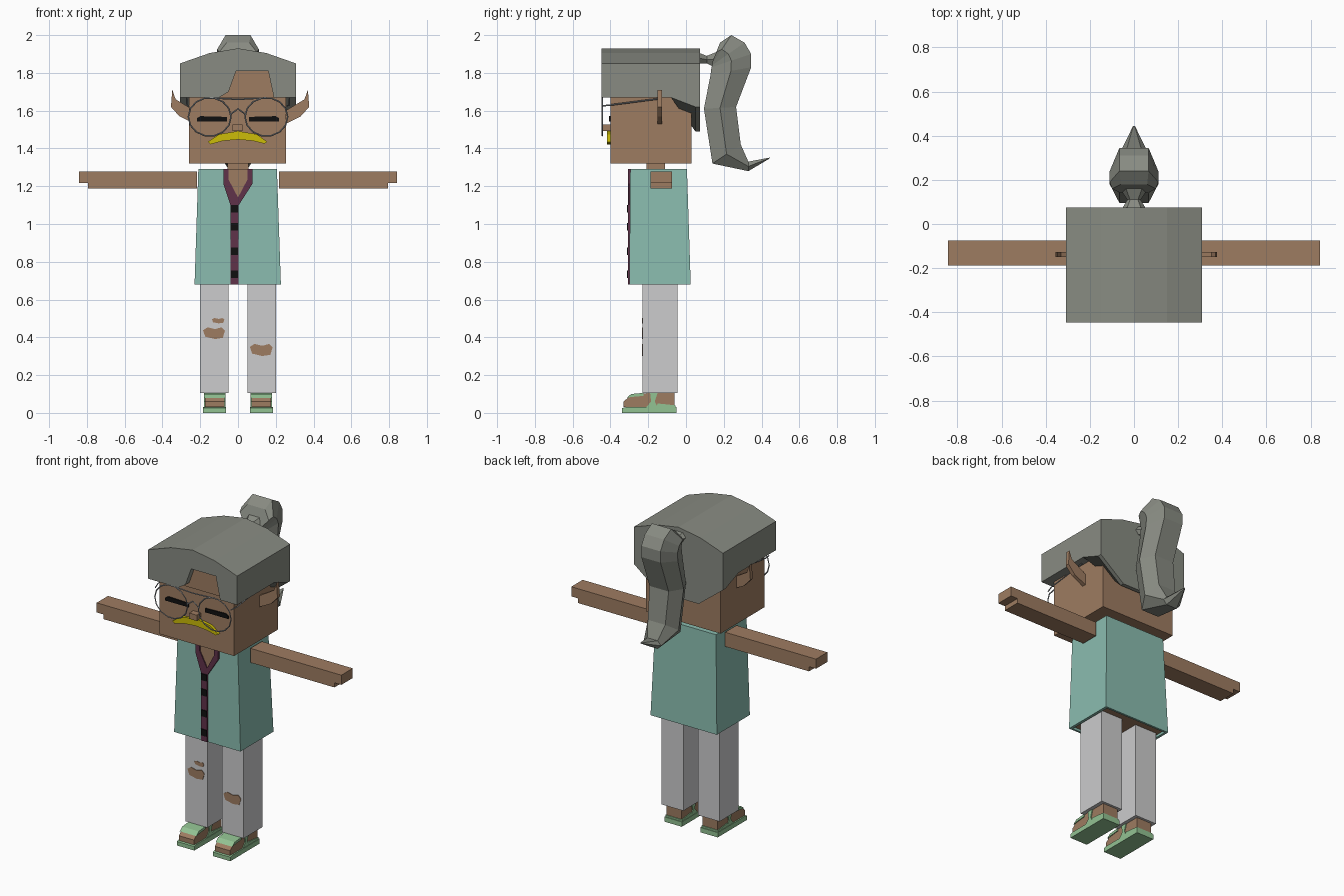
import bpy, bmesh, math

cube = bpy.data.objects.get("Cube")
if cube:
    bpy.data.objects.remove(cube, do_unlink=True)


def material(name, r, g, b):
    lin = [(c / 255 / 12.92) if c < 11 else ((c / 255 + 0.055) / 1.055) ** 2.4 for c in (r, g, b)] + [1]
    m = bpy.data.materials.new(name)
    m.use_nodes = True
    m.diffuse_color = lin
    m.node_tree.nodes["Principled BSDF"].inputs["Base Color"].default_value = lin
    return m


HAIR = material("hair grey", 136, 139, 130)
SKIN = material("skin brown", 158, 124, 97)
ROBE = material("robe teal", 138, 188, 175)
TRIM = material("trim plum", 96, 50, 74)
BLACK = material("black", 16, 16, 16)
PANTS = material("trouser grey", 204, 204, 205)
GREEN = material("sandal green", 146, 194, 146)
YELLOW = material("moustache yellow", 204, 188, 8)
WIRE = material("wire grey", 150, 155, 160)


def loft(name, rings, *mats):
    """Skin a row of equal-sized rings and cap both ends."""
    bm = bmesh.new()
    rows = [[bm.verts.new(p) for p in ring] for ring in rings]
    n = len(rows[0])
    for a, b in zip(rows, rows[1:]):
        for i in range(n):
            j = (i + 1) % n
            bm.faces.new((a[i], a[j], b[j], b[i]))
    first = bm.faces.new(rows[0])
    bm.faces.new(rows[-1])
    if len(mats) > 1:
        first.material_index = 1
    bmesh.ops.recalc_face_normals(bm, faces=bm.faces)
    mesh = bpy.data.meshes.new(name)
    bm.to_mesh(mesh)
    bm.free()
    for m in mats:
        mesh.materials.append(m)
    obj = bpy.data.objects.new(name, mesh)
    bpy.context.collection.objects.link(obj)
    return obj


def slab(name, pts, y0, y1, mat):
    """Outline in x, z pushed along y."""
    return loft(name, [[(x, y, z) for x, z in pts] for y in (y0, y1)], mat)


def side_slab(name, pts, x0, x1, mat):
    """Outline in y, z pushed along x."""
    return loft(name, [[(x, y, z) for y, z in pts] for x in (x0, x1)], mat)


def rect(x0, x1, y0, y1, z):
    return [(x0, y0, z), (x1, y0, z), (x1, y1, z), (x0, y1, z)]


def box(name, x0, x1, y0, y1, z0, z1, mat):
    return loft(name, [rect(x0, x1, y0, y1, z) for z in (z0, z1)], mat)


def wire(name, pts, closed=False):
    cu = bpy.data.curves.new(name, "CURVE")
    cu.dimensions = "3D"
    cu.bevel_depth = 0.004
    cu.bevel_resolution = 0
    sp = cu.splines.new("POLY")
    sp.points.add(len(pts) - 1)
    for p, co in zip(sp.points, pts):
        p.co = (*co, 1)
    sp.use_cyclic_u = closed
    cu.materials.append(WIRE)
    obj = bpy.data.objects.new(name, cu)
    bpy.context.collection.objects.link(obj)


# Head and neck
box("head", -0.26, 0.253, -0.4, 0.03, 1.32, 1.82, SKIN)
box("neck", -0.055, 0.055, -0.21, -0.11, 1.27, 1.33, SKIN)
box("nose", -0.028, 0.024, -0.44, -0.39, 1.492, 1.528, SKIN)

# Hair cap: arched top, notched fringe, dropped nape
arch = [(-0.307, 1.85), (-0.15, 1.905), (0, 1.93), (0.15, 1.905), (0.307, 1.85)]


def cap_ring(y, edge, middle):
    hem = [(0.307, 1.67 - edge), (0.14, 1.67 - middle), (-0.14, 1.67 - middle), (-0.307, 1.67 - edge)]
    return [(x, y, z) for x, z in arch + hem]


loft("hair_cap", [cap_ring(-0.4, 0, 0), cap_ring(-0.08, 0, 0), cap_ring(0.05, 0.05, 0.18),
                  cap_ring(0.075, 0.05, 0.18)], HAIR)
notch = [(0.307, 1.67), (0.19, 1.67), (0.16, 1.81), (-0.01, 1.81), (-0.05, 1.7), (-0.1, 1.67), (-0.307, 1.67)]
slab("hair_fringe", arch + notch, -0.447, -0.4, HAIR)
# Brow showing through the notch
slab("forehead", notch[1:-1], -0.408, -0.39, SKIN)


# Ponytail: six-sided rings between an inner and an outer point
def tail_ring(yo, zo, yi, zi, w):
    ym, zm = (yo + yi) / 2, (zo + zi) / 2
    n = w * 0.6
    return [(n, yo, zo), (w, ym, zm), (n, yi, zi), (-n, yi, zi), (-w, ym, zm), (-n, yo, zo)]


loft("hair_tie", [tail_ring(0.06, 1.91, 0.06, 1.85, 0.06), tail_ring(0.11, 1.89, 0.11, 1.85, 0.03),
                  tail_ring(0.16, 1.91, 0.15, 1.83, 0.06)], HAIR)
loft("ponytail", [tail_ring(0.18, 1.96, 0.14, 1.86, 0.1),
                  tail_ring(0.24, 2.0, 0.14, 1.85, 0.11),
                  tail_ring(0.31, 1.96, 0.138, 1.84, 0.11),
                  tail_ring(0.345, 1.9, 0.135, 1.83, 0.11),
                  tail_ring(0.345, 1.83, 0.13, 1.79, 0.11),
                  tail_ring(0.265, 1.62, 0.095, 1.61, 0.11),
                  tail_ring(0.29, 1.42, 0.14, 1.32, 0.1),
                  tail_ring(0.33, 1.33, 0.33, 1.28, 0.06),
                  tail_ring(0.445, 1.352, 0.44, 1.345, 0.005)], HAIR)

# Moustache
slab("moustache", [(-0.16, 1.435), (-0.1, 1.475), (0, 1.492), (0.1, 1.475), (0.155, 1.435),
                   (0.14, 1.425), (0.08, 1.44), (0, 1.447), (-0.08, 1.44), (-0.145, 1.422)],
     -0.418, -0.39, YELLOW)

# Paired face parts, arms, legs and feet
ear = [(0, 1.6), (0.05, 1.63), (0.1, 1.66), (0.118, 1.71), (0.125, 1.62), (0.08, 1.57), (0, 1.53)]
toe = [(-0.33, 0.03), (-0.33, 0.06), (-0.29, 0.095), (-0.2, 0.105), (-0.06, 0.105), (-0.06, 0.03)]
straps = {
    "arch_strap": [(-0.21, 0.03), (-0.15, 0.03), (-0.165, 0.06), (-0.15, 0.108), (-0.19, 0.108), (-0.185, 0.06)],
    "toe_strap": [(-0.315, 0.08), (-0.29, 0.1), (-0.225, 0.106), (-0.225, 0.09), (-0.28, 0.085)],
    "heel_strap": [(-0.16, 0.03), (-0.055, 0.03), (-0.055, 0.04), (-0.15, 0.05)],
}
for s, side in ((1, "left"), (-1, "right")):
    ear_x = 0.252 if s > 0 else 0.23
    slab(side + "_ear", [(s * (ear_x + x), z) for x, z in ear], -0.15, -0.126, SKIN)
    slab(side + "_eye", [(s * 0.058, 1.543), (s * 0.058, 1.567), (s * 0.2, 1.571), (s * 0.217, 1.56), (s * 0.217, 1.543)],
         -0.407, -0.399, BLACK)

    # Spectacles
    ring = [(s * 0.15 + 0.113 * math.cos(a), -0.443, 1.567 + 0.102 * math.sin(a))
            for a in (i * math.tau / 14 for i in range(14))]
    wire(side + "_lens_rim", ring, True)
    wire(side + "_temple", [(s * 0.26, -0.443, 1.625), (s * 0.272, -0.4, 1.63), (s * 0.272, -0.13, 1.665)])

    slab(side + "_arm", [(s * 0.217, 1.188), (s * 0.795, 1.188), (s * 0.795, 1.217), (s * 0.843, 1.217),
                         (s * 0.843, 1.277), (s * 0.217, 1.277)], -0.187, -0.075, SKIN)
    box(side + "_leg", s * 0.05, s * 0.2, -0.23, -0.045, 0.105, 0.71, PANTS)

    # Sandalled foot
    a, b = s * 0.072, s * 0.176
    side_slab(side + "_foot", toe, a, b, SKIN)
    side_slab(side + "_sole", [(-0.338, 0), (-0.338, 0.025), (-0.32, 0.03), (-0.05, 0.03), (-0.05, 0)],
              s * 0.064, s * 0.184, GREEN)
    for strap, pts in straps.items():
        side_slab(side + "_" + strap, pts, s * 0.067, s * 0.181, GREEN)
wire("bridge", [(-0.15, -0.443, 1.668), (0, -0.443, 1.66), (0.15, -0.443, 1.668)])
wire("nose_bridge", [(-0.04, -0.443, 1.58), (0, -0.443, 1.61), (0.04, -0.443, 1.58)])


# Torn knees
def tear(name, cx, cz, w, h):
    rag = ((-1, 0.5), (-0.6, 1), (0.1, 0.7), (0.7, 1), (1, 0.4), (0.8, -0.8), (0.1, -1), (-0.8, -0.6))
    slab(name, [(cx + w * u, cz + h * v) for u, v in rag], -0.233, -0.228, SKIN)


tear("right_knee_tear", -0.127, 0.422, 0.058, 0.031)
tear("right_thigh_tear", -0.105, 0.488, 0.033, 0.014)
tear("left_knee_tear", 0.123, 0.333, 0.06, 0.032)

# Robe: flared, with a recessed skin underside
inner = (-0.215, 0.21, -0.288, 0.012)
outer = (-0.23, 0.227, -0.3, 0.025)
loft("robe", [rect(*inner, 0.695), rect(*inner, 0.68), rect(*outer, 0.68),
              rect(-0.21, 0.206, -0.295, 0.005, 1.29)], ROBE, SKIN)

# Neckline, collar, placket and buttons
slab("neckline", [(-0.052, 1.29), (-0.052, 1.23), (0, 1.13), (0.052, 1.23), (0.052, 1.29)], -0.299, -0.291, SKIN)
for s, side in ((1, "left"), (-1, "right")):
    slab(side + "_collar", [(s * 0.078, 1.292), (s * 0.05, 1.292), (s * 0.05, 1.235), (0, 1.14),
                            (-0.018, 1.1), (s * 0.022 - 0.018, 1.1), (s * 0.078, 1.215)], -0.306, -0.29, TRIM)
box("placket", -0.04, 0.002, -0.306, -0.29, 0.68, 1.115, TRIM)
for i, z in enumerate((0.735, 0.855, 0.985, 1.08)):
    box("button_%d" % (i + 1), -0.038, 0, -0.312, -0.304, z - 0.02, z + 0.02, BLACK)
